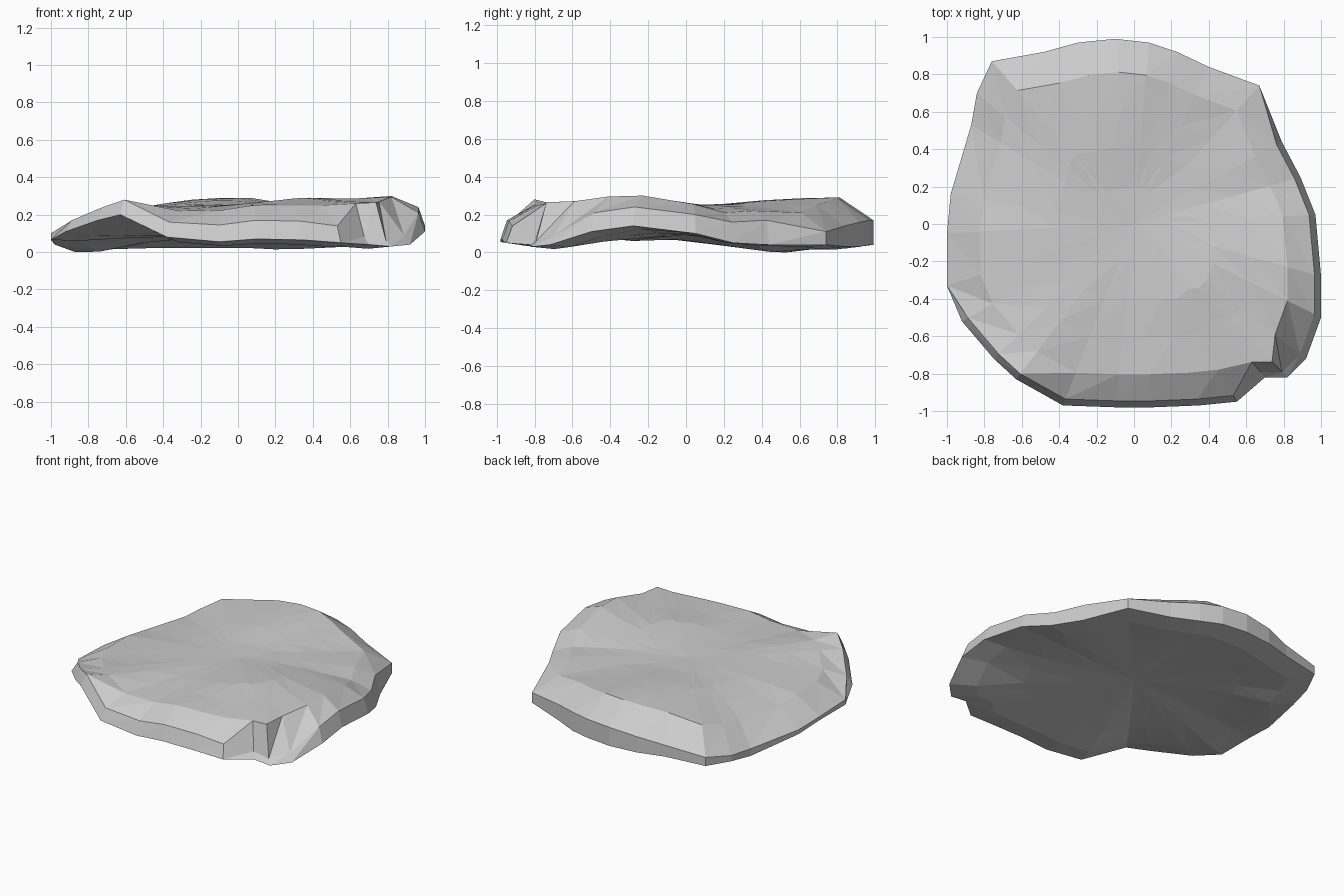
import bpy, bmesh
from math import exp

if "Cube" in bpy.data.objects:
    bpy.data.objects.remove(bpy.data.objects["Cube"])

# rim stations: x, y, underside height, rim-top height, plateau-edge height
RIM = [
    (-.38, -.97, .08, .16, .22), (-.10, -.98, .055, .145, .225), (.10, -.98, .07, .17, .25),
    (.35, -.97, .065, .165, .25), (.55, -.95, .05, .14, .25), (.70, -.82, .04, .08, .26),
    (.82, -.82, .03, .06, .265), (.92, -.72, .04, .09, .27), (1.0, -.50, .11, .21, .295),
    (1.0, -.28, .14, .24, .30), (.97, .05, .10, .20, .255), (.89, .25, .05, .16, .21),
    (.79, .44, .04, .17, .22), (.67, .74, .04, .11, .21), (.40, .84, .03, .14, .25),
    (.23, .92, .03, .16, .27), (.08, .97, .04, .17, .29), (-.10, .99, .04, .17, .29),
    (-.30, .97, .04, .15, .28), (-.48, .92, .04, .12, .26), (-.76, .87, .03, .09, .22),
    (-.84, .70, .02, .06, .19), (-.87, .53, .00, .05, .18), (-.98, .16, .04, .07, .18),
    (-1.0, -.05, .065, .09, .20), (-1.0, -.33, .065, .10, .20), (-.92, -.52, .11, .17, .21),
    (-.75, -.72, .17, .24, .24), (-.63, -.83, .20, .28, .25)]
BOTTOM_MID = .09

bm = bmesh.new()


def mix(a, b, t):
    return a + (b - a) * t


def top(x, y):
    # gently rolling plateau with a front-right and a back swell
    return (.245 + .05 * exp(-((x - .4) ** 2 + (y + .35) ** 2) / .12)
            + .04 * exp(-((x + .15) ** 2 + (y - .6) ** 2) / .12))


def top_ring(s, t):
    return [bm.verts.new((p[0] * s, p[1] * s, mix(p[4], top(p[0] * s, p[1] * s), t))) for p in RIM]


def bottom_ring(s, t):
    return [bm.verts.new((p[0] * s, p[1] * s,
                          max(0, mix(p[2], BOTTOM_MID, t) - .035 * abs(p[1] * s)))) for p in RIM]


def rim_scale(p):
    # the wall leans in at the front and right, and is upright elsewhere
    return .965 if p[1] < -.5 or p[0] > .7 else 1.0


def edge_scale(p):
    # the plateau reaches further out above the dropped front-right corner
    return .9 if .6 < p[0] < .9 and p[1] < -.7 else .82


# rings from the underside centre, round the rim, to the top centre
rings = [bottom_ring(.3, .9), bottom_ring(.6, .65), bottom_ring(.85, .2),
         [bm.verts.new(p[:3]) for p in RIM],
         [bm.verts.new((p[0] * rim_scale(p), p[1] * rim_scale(p), p[3])) for p in RIM],
         [bm.verts.new((p[0] * edge_scale(p), p[1] * edge_scale(p), p[4])) for p in RIM],
         top_ring(.62, .5), top_ring(.42, .85), top_ring(.2, 1)]
n = len(RIM)
for a, b in zip(rings, rings[1:]):
    for i in range(n):
        j = (i + 1) % n
        bm.faces.new((a[i], a[j], b[j]))
        bm.faces.new((a[i], b[j], b[i]))

# close the two centres
for loop, z in ((rings[0], BOTTOM_MID), (rings[-1], top(0, 0))):
    c = bm.verts.new((0, 0, z))
    for i in range(n):
        bm.faces.new((loop[i], loop[(i + 1) % n], c))
bmesh.ops.recalc_face_normals(bm, faces=bm.faces)

mesh = bpy.data.meshes.new("stone_slab")
bm.to_mesh(mesh)
bm.free()
bpy.context.collection.objects.link(bpy.data.objects.new("stone_slab", mesh))
